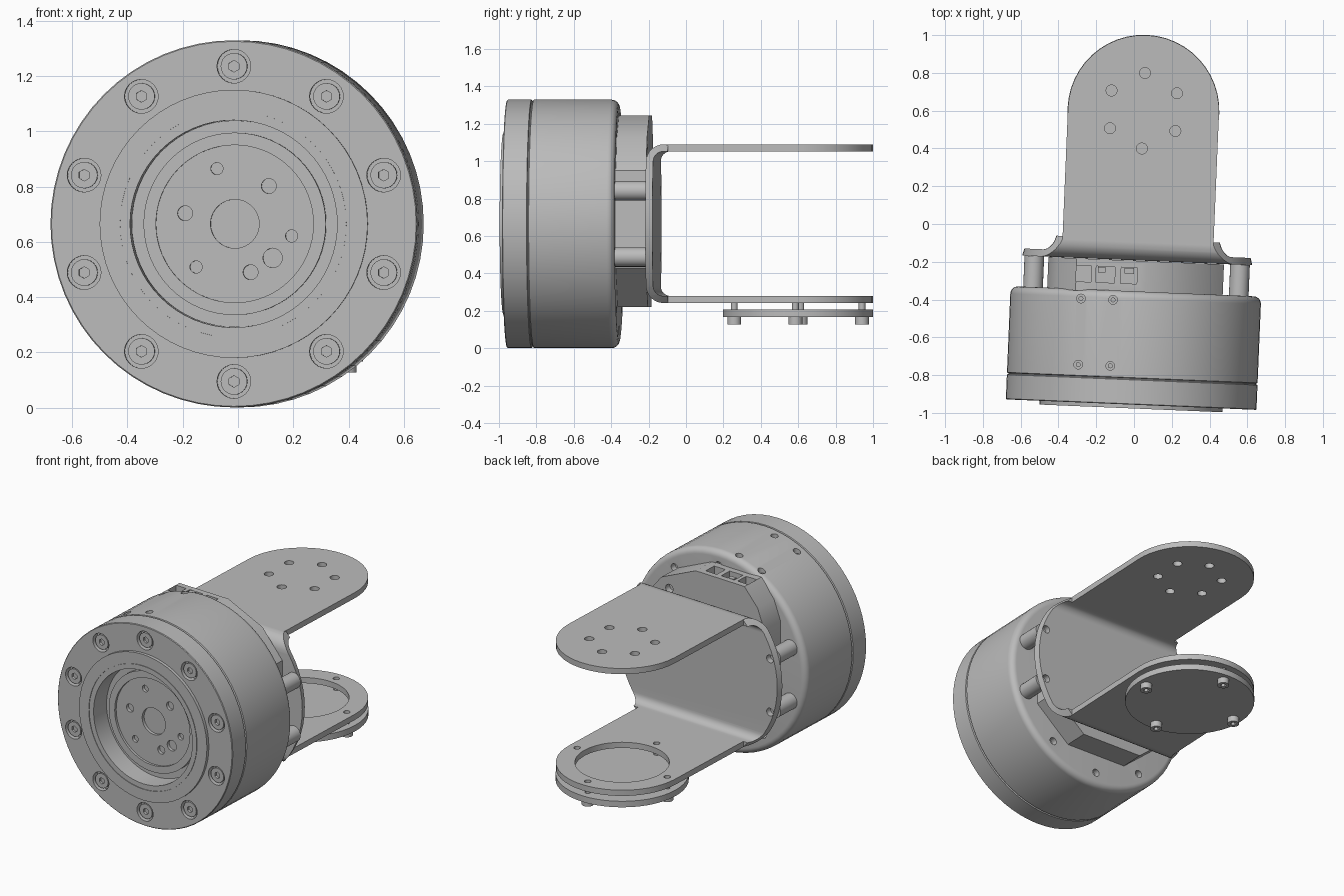
import bpy, bmesh
from math import sin, cos, pi, radians
from mathutils import Matrix, Vector

if "Cube" in bpy.data.objects:
    bpy.data.objects.remove(bpy.data.objects["Cube"])

MID = 0.665                      # height of the motor axis
ALONG = {"x": Matrix.Rotation(pi / 2, 4, "Y"),
         "y": Matrix.Rotation(-pi / 2, 4, "X"),
         "z": Matrix.Identity(4)}
parts = []

grey = bpy.data.materials.new("plain_grey")
grey.use_nodes = True
grey.diffuse_color = (0.5, 0.5, 0.5, 1)
grey.node_tree.nodes["Principled BSDF"].inputs["Base Color"].default_value = (0.5, 0.5, 0.5, 1)


def finish(name, bm):
    bmesh.ops.recalc_face_normals(bm, faces=bm.faces)
    mesh = bpy.data.meshes.new(name)
    bm.to_mesh(mesh)
    bm.free()
    mesh.materials.append(grey)
    obj = bpy.data.objects.new(name, mesh)
    bpy.context.collection.objects.link(obj)
    parts.append(obj)
    return obj


def lathe(name, profile, steps=64):
    """Revolve (radius, y) points about the motor axis."""
    bm = bmesh.new()
    verts = [bm.verts.new((r, y, MID)) for r, y in profile]
    edges = [bm.edges.new(p) for p in zip(verts, verts[1:])]
    if profile[0][0] > 0:
        edges.append(bm.edges.new((verts[-1], verts[0])))
    bmesh.ops.spin(bm, geom=verts + edges, cent=(0, 0, MID), axis=(0, 1, 0),
                   angle=2 * pi, steps=steps, use_duplicate=False)
    bmesh.ops.remove_doubles(bm, verts=bm.verts, dist=1e-5)
    return finish(name, bm)


def rods(name, centres, r, length, axis, sides=20, r2=None):
    """One object holding equal cylinders at the given centres."""
    bm = bmesh.new()
    for c in centres:
        bmesh.ops.create_cone(bm, cap_ends=True, segments=sides, radius1=r,
                              radius2=r if r2 is None else r2, depth=length,
                              matrix=Matrix.Translation(c) @ ALONG[axis])
    return finish(name, bm)


def boxes(name, specs):
    bm = bmesh.new()
    for centre, size in specs:
        bmesh.ops.create_cube(bm, size=1, matrix=Matrix.Translation(centre) @ Matrix.Diagonal((*size, 1)))
    return finish(name, bm)


def prism(name, points, offset):
    """Extrude a flat outline of 3D points."""
    bm = bmesh.new()
    face = bm.faces.new([bm.verts.new(p) for p in points])
    grown = bmesh.ops.extrude_face_region(bm, geom=[face])["geom"]
    bmesh.ops.translate(bm, vec=offset, verts=[v for v in grown if isinstance(v, bmesh.types.BMVert)])
    return finish(name, bm)


def cut(target, tool, how="DIFFERENCE"):
    mod = target.modifiers.new("cut", "BOOLEAN")
    mod.operation, mod.solver, mod.object = how, "EXACT", tool
    bpy.context.view_layer.objects.active = target
    bpy.ops.object.modifier_apply(modifier=mod.name)
    parts.remove(tool)
    bpy.data.objects.remove(tool)


def arc(cu, cv, r, a0, a1, n=8):
    steps = [radians(a0 + (a1 - a0) * i / n) for i in range(n + 1)]
    return [(cu + r * cos(a), cv + r * sin(a)) for a in steps]


def on_face(r, degrees, y):
    a = radians(degrees)
    return Vector((r * cos(a), y, MID + r * sin(a)))


# Motor drum: front cover, rear shell and output flange
cover = lathe("front_cover", [
    (0.375, -0.822), (0.375, -0.977), (0.408, -0.977), (0.408, -0.973), (0.411, -0.973),
    (0.411, -0.977), (0.485, -0.977), (0.485, -0.957), (0.66, -0.957), (0.664, -0.953),
    (0.664, -0.826), (0.656, -0.822)])
shell = lathe("motor_shell", [(0, -0.822), (0.656, -0.822), (0.656, -0.818), (0.664, -0.814)]
              + arc(0.624, -0.397, 0.04, 0, 90, 6) + [(0, -0.357)])
flange = lathe("output_flange", [
    (0, -0.85), (0.088, -0.85), (0.088, -0.87), (0.285, -0.87), (0.285, -0.885),
    (0.33, -0.885), (0.33, -0.85), (0.374, -0.85), (0.374, -0.822), (0, -0.822)])
for radius, turns, size in ((0.21, (108, -12, -132), 0.022),
                            (0.184, (48, -72, 168), 0.027), (0.184, (-42,), 0.035)):
    cut(flange, rods("holes", [on_face(radius, t, -0.87) for t in turns], size, 0.04, "y"))

# Ten countersunk cover screws with hex sockets
ring = [90 + 36 * i for i in range(10)]
cut(cover, rods("bores", [on_face(0.57, t, -0.957) for t in ring], 0.061, 0.08, "y", 24))
screws = rods("cover_screws", [on_face(0.57, t, -0.934) for t in ring], 0.048, 0.03, "y", 24)
cut(screws, rods("sockets", [on_face(0.57, t, -0.949) for t in ring], 0.021, 0.03, "y", 6))

# Holes in the back of the shell, and radial holes with pins on top
cut(shell, rods("holes", [on_face(0.57, t, -0.357) for t in ring], 0.025, 0.08, "y"))
tops = [Vector((x, y, MID + (0.664 ** 2 - x * x) ** 0.5)) for x in (-0.289, -0.119) for y in (-0.757, -0.407)]
cut(shell, rods("holes", tops, 0.023, 0.08, "z"))
rods("top_pins", [p - Vector((0, 0, 0.035)) for p in tops], 0.013, 0.03, "z", 12)

# Electronics housing with connector pockets
outline = [(0.46, 0.43), (0.46, 0.95), (0.31, 1.13), (0.05, 1.245), (-0.32, 1.245),
           (-0.42, 1.13), (-0.47, 1.0), (-0.47, 0.43), (-0.22, 0.22), (0.22, 0.22)]
housing = prism("electronics_housing", [(x, -0.365, z) for x, z in outline], (0, 0.17, 0))
cut(housing, boxes("pockets", [((x, -0.275, 1.23), (w, 0.085, 0.12))
                               for x, w in ((-0.28, 0.08), (-0.165, 0.1), (-0.04, 0.085))]))
cut(housing, rods("hole", [(0.25, -0.195, 1.07)], 0.028, 0.08, "y"))
boxes("connector_blocks", [((-0.185, -0.25, 1.21), (0.04, 0.03, 0.07)),
                           ((-0.04, -0.25, 1.19), (0.05, 0.03, 0.04))])

# Standoffs between drum and bracket
posts = (18, -18, 162, 198)
rods("standoffs", [on_face(0.573, t, -0.275) for t in posts], 0.052, 0.165, "y", 24)

# U bracket: bent strip trimmed to a round web and round-ended arms
BACK, TOP, LOW, THICK, BEND, END = -0.193, 1.09, 0.242, 0.038, 0.09, 0.6
fold = BACK + BEND
strip = ([(1.1, TOP)] + arc(fold, TOP - BEND, BEND, 90, 180) + arc(fold, LOW + BEND, BEND, 180, 270)
         + [(1.1, LOW), (1.1, LOW + THICK)]
         + arc(fold, LOW + BEND, BEND - THICK, 270, 180)
         + arc(fold, TOP - BEND, BEND - THICK, 180, 90) + [(1.1, TOP - THICK)])
bracket = prism("u_bracket", [(-0.7, y, z) for y, z in strip], (1.4, 0, 0))
arm = arc(0, END, 0.4, 0, 180, 24) + [(-0.4, -0.25), (0.4, -0.25)]
trim = prism("trim", [(x, y, 0.1) for x, y in arm], (0, 0, 1.2))
cut(trim, rods("web_trim", [(0, -0.185, MID)], 0.635, 0.21, "y", 64, 0.58), "UNION")
cut(bracket, trim, "INTERSECT")
cut(bracket, rods("holes", [on_face(0.573, t, -0.17) for t in posts], 0.026, 0.09, "y"))


def on_arm(r, degrees, z):
    a = radians(degrees)
    return Vector((r * cos(a), END + r * sin(a), z))


quarters = (0, 90, 180, 270)
cut(bracket, rods("holes", [on_arm(0.2, 30 + 60 * i, TOP) for i in range(6)], 0.029, 0.15, "z"))
cut(bracket, rods("window", [(0, END, LOW)], 0.285, 0.15, "z", 48))
cut(bracket, rods("holes", [on_arm(0.342, t, LOW + 0.03) for t in quarters], 0.02, 0.1, "z"))

# Idler disc hung under the lower arm by four socket screws
rods("idler_disc", [(0, END, 0.187)], 0.402, 0.04, "z", 48)
rods("idler_screw_shafts", [on_arm(0.342, t, 0.23) for t in quarters], 0.018, 0.06, "z", 12)
heads = rods("idler_screw_heads", [on_arm(0.342, t, 0.148) for t in quarters], 0.037, 0.04, "z", 20)
cut(heads, rods("sockets", [on_arm(0.342, t, 0.128) for t in quarters], 0.018, 0.04, "z", 6))

# Turn the assembly slightly about the vertical and shade it
place = Matrix.Translation((0.025, 0, 0)) @ Matrix.Rotation(radians(-2.4), 4, "Z")
bpy.ops.object.select_all(action="DESELECT")
for obj in parts:
    obj.matrix_world = place
    obj.select_set(True)
bpy.context.view_layer.objects.active = parts[0]
bpy.ops.object.shade_smooth_by_angle(angle=radians(30))
